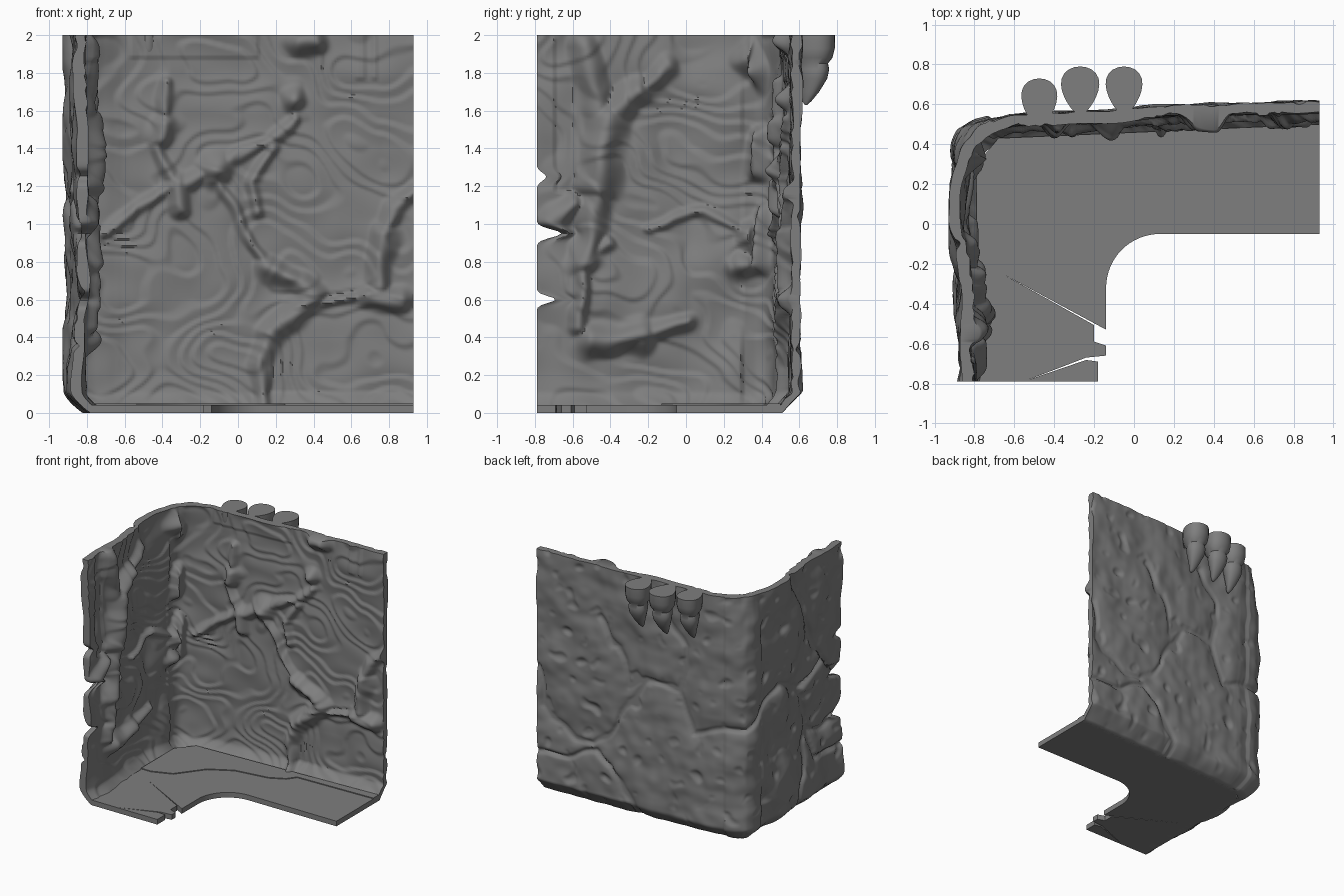
import bpy, bmesh, math
from mathutils import Vector, noise

if "Cube" in bpy.data.objects:
    bpy.data.objects.remove(bpy.data.objects["Cube"], do_unlink=True)

stone = bpy.data.materials.new("stone_grey")
stone.use_nodes = True
stone.diffuse_color = (0.21, 0.21, 0.21, 1)
stone.node_tree.nodes["Principled BSDF"].inputs["Base Color"].default_value = (0.21, 0.21, 0.21, 1)


def finish(name, bm, angle):
    """Turn a bmesh into a shaded object with the stone material."""
    bmesh.ops.recalc_face_normals(bm, faces=bm.faces)
    mesh = bpy.data.meshes.new(name)
    bm.to_mesh(mesh)
    bm.free()
    mesh.materials.append(stone)
    obj = bpy.data.objects.new(name, mesh)
    bpy.context.collection.objects.link(obj)
    bpy.ops.object.select_all(action='DESELECT')
    obj.select_set(True)
    bpy.context.view_layer.objects.active = obj
    bpy.ops.object.shade_smooth_by_angle(angle=math.radians(angle))


def side(points):
    """Convert (y, z) on the side wall to the wall's own (u, z)."""
    return [(y - 1.3, z) for y, z in points]


def segments(lines):
    """Split (radius, points) polylines into segments; one point makes a blob."""
    result = []
    for radius, pts in lines:
        for a, b in zip(pts, pts[1:] or pts):
            result.append((radius, a[0], a[1], b[0] - a[0], b[1] - a[1]))
    return result


def distance(seg, u, z):
    _, au, az, du, dz = seg
    length = du * du + dz * dz
    t = 0 if length == 0 else max(0, min(1, ((u - au) * du + (z - az) * dz) / length))
    return math.hypot(u - au - t * du, z - az - t * dz)


def bell(x, centre, width):
    return math.exp(-((x - centre) / width) ** 2)


# Plan of the corner wall, from the far end of the back to the front of the side
plan = [(.93, .58), (.2, .565), (-.1, .54), (-.62, .515), (-.76, .455), (-.84, .37),
        (-.85, .25), (-.88, .02), (-.85, -.2), (-.84, -.45), (-.82, -.79)]
stations = [(x if x > -.8 else y - 1.3, Vector((x, y))) for x, y in plan]


def on_plan(u):
    for (ua, a), (ub, b) in zip(stations, stations[1:]):
        if u >= ub or b is stations[-1][1]:
            return a.lerp(b, (u - ua) / (ub - ua))


# Roots climbing the inside of the back wall
back_roots = segments([
    (.035, [(-.72, .95), (-.5, 1.1), (-.35, 1.2)]),
    (.045, [(-.35, 1.2), (-.12, 1.28)]),
    (.085, [(-.12, 1.28)]),
    (.055, [(-.32, 1.08), (-.32, 1.22)]),
    (.04, [(-.34, 1.22), (-.42, 1.4)]),
    (.065, [(-.4, 1.45), (-.4, 1.54)]),
    (.04, [(-.4, 1.58), (-.38, 1.75)]),
    (.035, [(-.12, 1.3), (.17, 1.44), (.3, 1.55)]),
    (.035, [(.17, 1.4), (.08, 1.22), (.11, 1.05)]),
    (.06, [(.3, 1.66)]),
    (.035, [(-.1, 1.22), (.08, .88), (.18, .75)]),
    (.065, [(.16, .76), (.33, .7), (.4, .61), (.17, .42)]),
    (.05, [(.17, .42), (.11, .25), (.12, .05)]),
    (.03, [(.42, .56), (.7, .62)]),
    (.065, [(.7, .62), (.86, .6)]),
    (.065, [(.74, .68), (.78, .95)]),
    (.045, [(.78, .95), (.83, 1.08), (.93, 1.18)]),
    (.07, [(.32, 1.97), (.4, 1.97)])])

# Thicker roots on the inside of the side wall, with a knot in the corner
side_roots = segments([(r, side(p)) for r, p in [
    (.08, [(-.53, .8), (-.47, 1.2)]),
    (.1, [(-.47, 1.2), (-.42, 1.55)]),
    (.08, [(-.42, 1.55), (-.25, 1.7)]),
    (.05, [(-.25, 1.7), (-.1, 1.83)]),
    (.07, [(-.45, 1.55), (-.55, 1.95)]),
    (.04, [(-.53, .8), (-.4, .9)]),
    (.05, [(-.53, .8), (-.58, .45)]),
    (.08, [(-.5, .38), (-.25, .4)]),
    (.05, [(-.25, .4), (0, .48)]),
    (.03, [(.3, .96), (.1, 1.07), (-.08, 1.03), (-.2, .97)]),
    (.09, [(.36, .92)]),
    (.07, [(.3, .78), (.42, .8), (.44, 1.02)]),
    (.07, [(.4, 1.28), (.42, 1.45)]),
    (.08, [(.34, 1.88), (.42, 1.8)]),
    (.06, [(-.72, 1), (-.6, 1.1)])]])
roots = back_roots + side_roots

# Cracks between the slabs on the outside
cracks = segments([
    (1, [(.93, 1.04), (.8, .62), (.6, .53), (.41, .52), (.21, .72), (.08, .97), (-.04, 1.19),
         (-.32, 1.18), (-.44, .83), (-.88, .93)]),
    (1, [(.4, 1.6), (.35, 1.55), (.17, 1.35), (.12, 1.1), (-.04, 1.19)]),
    (1, [(-.32, 1.18), (-.36, 1.5), (-.2, 1.75)]),
    (1, [(.93, .34), (.37, .47), (.25, .4), (.08, 0)]),
    (1, side([(.42, .93), (.1, 1.18), (-.2, 1.02), (-.5, 1.12), (-.79, .95)])),
    (1, side([(-.2, 1.02), (-.3, .6), (-.15, 0)])),
    (1, side([(-.3, .6), (-.79, .6)])),
    (1, side([(-.1, 2), (-.3, 1.6), (-.5, 1.12)])),
    (1, side([(-.3, .6), (-.45, .35), (-.79, .3)]))])


def outer_relief(u, z):
    """Swollen slabs, dark joints and small dents."""
    wu = u + .07 * noise.noise((u * 4, z * 4, 3))
    wz = z + .07 * noise.noise((u * 4, z * 4, 8))
    d = min(distance(s, wu, wz) for s in cracks)
    swell = .018 if u > -.7 else .032
    h = .012 + swell * (1 - math.exp(-d / .06)) - .02 * math.exp(-(d / .016) ** 2)
    h += .018 * noise.noise((u * 4, z * 4, 1)) + .009 * noise.noise((u * 10, z * 10, 5))
    pit = noise.noise((u * 9, z * 9, 12))
    return max(.004, h - .05 * max(0, pit - .3))


def inner_relief(u, z):
    """Flowing ridges, rectangular ribs near the top, and the roots."""
    flow = noise.noise((u * 1.5 + z * .6, z * 1.9, 2)) + .3 * noise.noise((u * 4, z * 5, 7))
    wave = (flow * 5) % 1
    h = .012 + .016 * min(wave, (1 - wave) * 3) + .012 * noise.noise((u * 3, z * 3, 4))
    if z > 1.76 and (.62 < u < .67 or .71 < u < .74):
        h += .01
    if z > 1.88 and -.58 < u < .1:
        h += .01
    if z > 1.17 and -2 < u < -1.9:
        h -= .015
    wu = u + .025 * noise.noise((u * 6, z * 6, 15))
    wz = z + .025 * noise.noise((u * 6, z * 6, 18))
    bump = 0
    for s in roots:
        reach = 1.45 * s[0] * (1 + .25 * noise.noise((u * 7, z * 7, 6)))
        d = distance(s, wu, wz)
        if d < reach:
            bump = max(bump, .6 * s[0] * (1 + math.cos(math.pi * d / reach)))
    return h + bump


def lean(u, z):
    """Shift of the whole wall: wavy side, fuller corner low down, tucked foot."""
    shift = (.045 if u < -1 else .006) * noise.noise((u * 4, z * 2.2, 20))
    shift += .05 * bell(u, -.86, .13) * min(1, max(0, (1.95 - z) / .4))
    return shift - .1 * max(0, 1 - z / .11) ** (1 if u > .1 else 1.5)


def notch(u, z):
    """Gaps broken into the front edge of the side wall."""
    depth = .13 * bell(z, .95, .03) + .1 * bell(z, .6, .025) + .05 * bell(z, 1.25, .03)
    return depth * max(0, (-1.85 - u) / .24)


# Corner wall: an outer and an inner relief sheet, closed round the rim
COLS, ROWS = 240, 158
bm = bmesh.new()
sheets = [[], []]
for i in range(COLS + 1):
    u = .93 - 3.02 * i / COLS
    lo, hi = max(-2.09, u - .04), min(.93, u + .04)
    p = on_plan(u) * .5 + (on_plan(lo) + on_plan(hi)) * .25 if lo == u - .04 and hi == u + .04 else on_plan(u)
    t = (on_plan(hi) - on_plan(lo)).normalized()
    n = Vector((-t.y, t.x))
    columns = ([], [])
    for j in range(ROWS + 1):
        z = 2 * j / ROWS
        shift = lean(u, z)
        for column, offset in zip(columns, (outer_relief(u, z), -inner_relief(u, z))):
            q = p + n * (offset + shift)
            y = (-.79 if i == COLS else max(-.79, q.y)) + notch(u, z)
            x = .93 if i == 0 else min(.93, max(-.93, q.x))
            column.append(bm.verts.new((x, y, z)))
    for sheet, column in zip(sheets, columns):
        sheet.append(column)
for s in sheets:
    for i in range(COLS):
        for j in range(ROWS):
            bm.faces.new((s[i][j], s[i + 1][j], s[i + 1][j + 1], s[i][j + 1]))
outer, inner = sheets
for i in range(COLS):
    for j in (0, ROWS):
        bm.faces.new((outer[i][j], outer[i + 1][j], inner[i + 1][j], inner[i][j]))
for j in range(ROWS):
    for i in (0, COLS):
        bm.faces.new((outer[i][j], outer[i][j + 1], inner[i][j + 1], inner[i][j]))
finish("corner_wall", bm, 55)


def slab(name, outline, z, height):
    bm = bmesh.new()
    face = bm.faces.new([bm.verts.new((x, y, z)) for x, y in outline])
    top = bmesh.ops.extrude_face_region(bm, geom=[face])["geom"]
    bmesh.ops.translate(bm, vec=(0, 0, height), verts=[v for v in top if isinstance(v, bmesh.types.BMVert)])
    finish(name, bm, 30)


# Floor with a rounded inner corner and a split, broken front end
bend = [(.13 - .27 * math.sin(a), -.32 + .27 * math.cos(a))
        for a in (math.pi / 2 * k / 16 for k in range(17))]
broken = [(-.14, -.53), (-.66, -.25), (-.2, -.507), (-.2, -.59), (-.14, -.61), (-.14, -.66),
          (-.24, -.67), (-.54, -.785), (-.24, -.682), (-.18, -.69), (-.18, -.79)]
rim = [(-.78, -.79), (-.79, .3), (-.68, .43), (.93, .5)]
slab("floor", [(.93, -.05)] + bend + broken + rim, 0, .042)

# Low step in the floor along the walls
ledge = [(.93, .43), (.25, .41), (.2, .34), (.08, .28), (-.2, .24), (-.38, .14),
         (-.54, -.07), (-.7, -.13), (-.79, -.13), (-.79, .3), (-.68, .43), (.93, .5)]
slab("floor_ledge", ledge, .04, .009)


# Three claws hooked over the back: knuckle above, pointed nail below
def claw(name, x, reach, size):
    bm = bmesh.new()
    rings = []
    for z, y, width, depth in [(2, .67, .1, .12), (1.93, .67, .1, .118), (1.88, .67, .092, .105),
                               (1.85, .672, .07, .08), (1.82, .675, .08, .083), (1.77, .675, .072, .073),
                               (1.7, .66, .045, .045), (1.65, .64, .022, .024), (1.63, .635, .006, .006)]:
        ring = []
        for k in range(24):
            a = math.tau * k / 24
            pear = .75 + .25 * math.sin(a)
            ring.append(bm.verts.new((x + size * width * pear * math.cos(a) * 1.22,
                                      y + reach + depth * math.sin(a), z)))
        rings.append(ring)
    for a, b in zip(rings, rings[1:]):
        for k in range(24):
            bm.faces.new((a[k], a[k - 1], b[k - 1], b[k]))
    bm.faces.new(rings[0])
    bm.faces.new(rings[-1])
    finish(name, bm, 50)


claw("claw_right", -.475, -.06, .94)
claw("claw_middle", -.27, 0, 1)
claw("claw_left", -.05, 0, .96)
